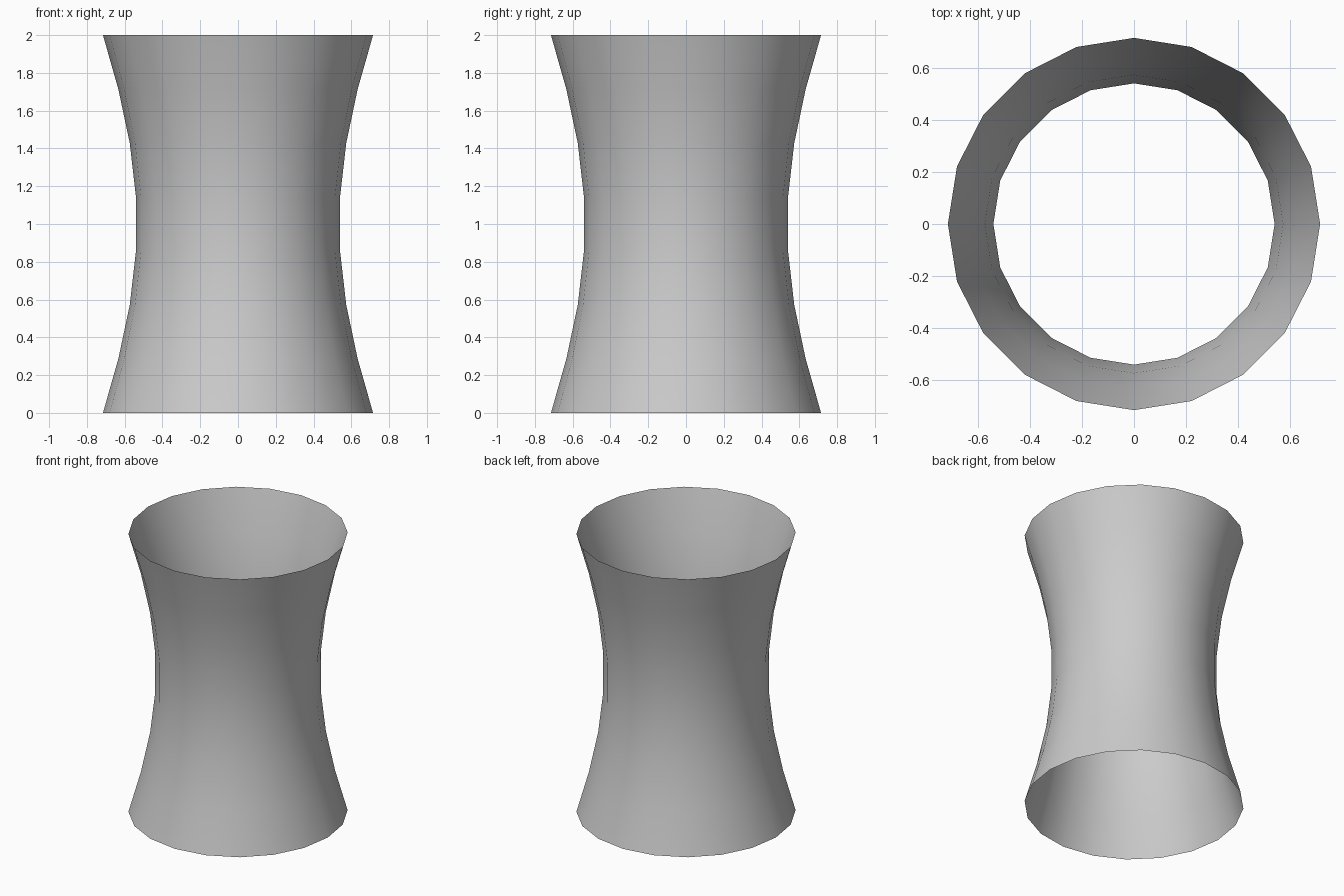
import bpy, bmesh, math

if "Cube" in bpy.data.objects:
    bpy.data.objects.remove(bpy.data.objects["Cube"])

SIDES, RINGS = 20, 8
WAIST, RIM = 0.536, 0.715

bm = bmesh.new()

# Stacked rings following a hyperboloid profile
rings = []
for i in range(RINGS):
    z = 2 * i / (RINGS - 1)
    r = math.sqrt(WAIST**2 + (RIM**2 - WAIST**2) * (z - 1)**2)
    rings.append([bm.verts.new((r * math.cos(math.tau * k / SIDES),
                                r * math.sin(math.tau * k / SIDES), z))
                  for k in range(SIDES)])

# Open-ended wall of quads between neighbouring rings
for low, high in zip(rings, rings[1:]):
    for k in range(SIDES):
        n = (k + 1) % SIDES
        bm.faces.new((low[k], low[n], high[n], high[k])).smooth = True

mesh = bpy.data.meshes.new("waisted_tube")
bm.to_mesh(mesh)
bm.free()
tube = bpy.data.objects.new("waisted_tube", mesh)
bpy.context.collection.objects.link(tube)
